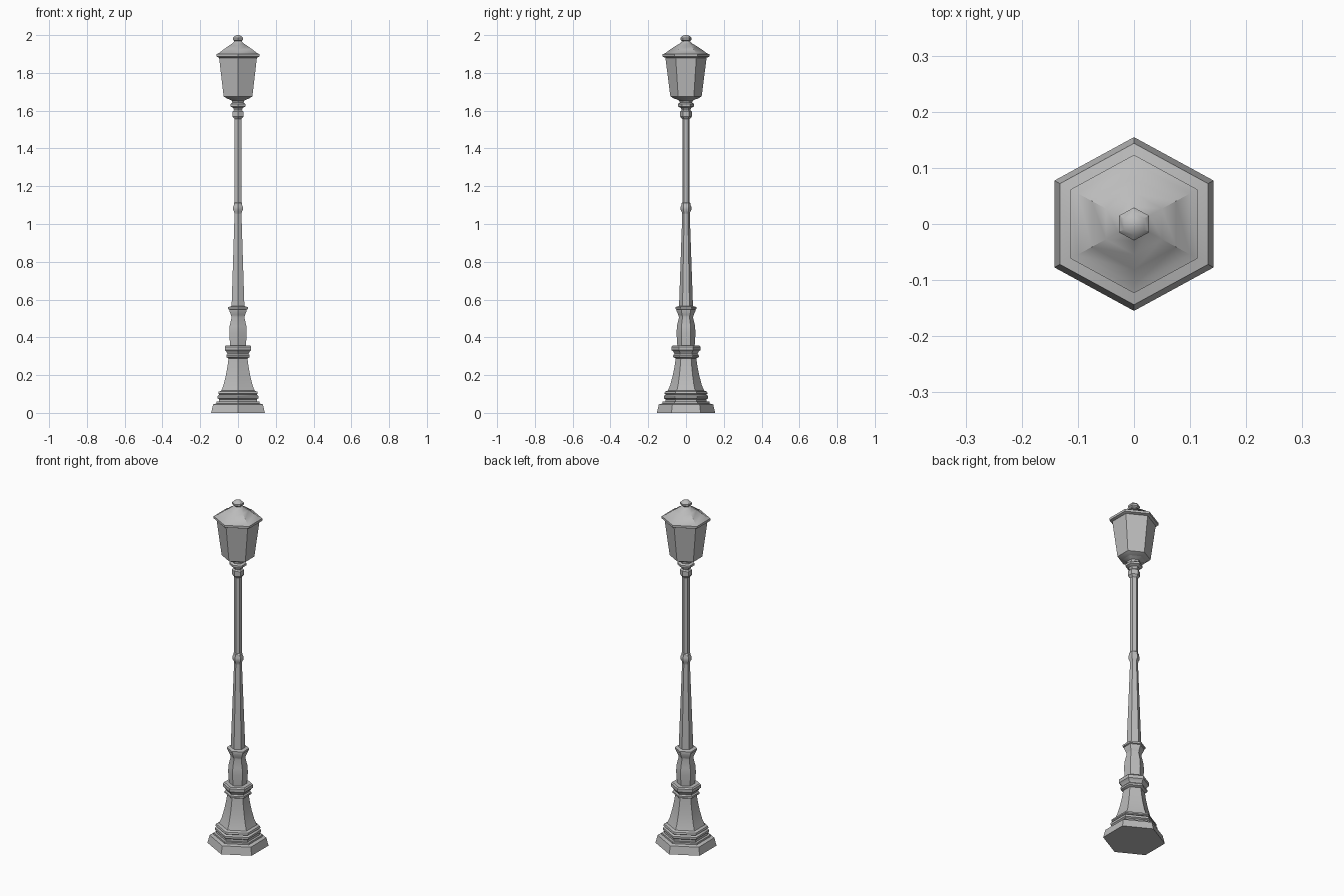
import bpy, bmesh, math

cube = bpy.data.objects.get("Cube")
if cube:
    bpy.data.objects.remove(cube, do_unlink=True)

# Painted metal
metal = bpy.data.materials.new("grey_metal")
metal.use_nodes = True
GREY = (0.5, 0.5, 0.5, 1)
metal.diffuse_color = GREY
metal.node_tree.nodes["Principled BSDF"].inputs["Base Color"].default_value = GREY

SIDES = 6
Y_PER_X = 1.09  # corner reach along y for each unit of half width along x


def hex_turned(name, profile):
    """Six-sided turned part from (half width, height) points, capped at both ends."""
    bm = bmesh.new()
    rings = []
    for w, z in profile:
        ring = []
        for i in range(SIDES):
            a = math.tau * i / SIDES + math.pi / 2
            x = w * math.cos(a) / math.cos(math.pi / 6)
            ring.append(bm.verts.new((x, w * Y_PER_X * math.sin(a), z)))
        rings.append(ring)
    for low, high in zip(rings, rings[1:]):
        for i in range(SIDES):
            j = (i + 1) % SIDES
            bm.faces.new((low[i], low[j], high[j], high[i]))
    bm.faces.new(rings[0][::-1])
    bm.faces.new(rings[-1])
    mesh = bpy.data.meshes.new(name)
    bm.to_mesh(mesh)
    bm.free()
    mesh.materials.append(metal)
    obj = bpy.data.objects.new(name, mesh)
    bpy.context.collection.objects.link(obj)
    bpy.ops.object.select_all(action="DESELECT")
    obj.select_set(True)
    bpy.context.view_layer.objects.active = obj
    bpy.ops.object.shade_smooth_by_angle(angle=math.radians(35))
    return obj


# Stepped foot and flared pedestal
hex_turned("plinth", [(.142, 0), (.132, .045), (.113, .05), (.113, .06)])
hex_turned("plinth_moulding", [(.1, .06), (.1, .072), (.108, .078), (.108, .09),
                               (.098, .097), (.105, .102), (.102, .112), (.088, .118)])
hex_turned("pedestal", [(.088, .118), (.076, .15), (.064, .2), (.055, .25), (.05, .29)])
hex_turned("pedestal_collar", [(.05, .288), (.062, .295), (.062, .305), (.056, .312),
                               (.062, .325), (.07, .332), (.07, .35), (.064, .357)])

# Baluster and its cap
hex_turned("baluster", [(.042, .355), (.046, .42), (.044, .46), (.034, .505), (.036, .515)])
hex_turned("baluster_cap", [(.036, .515), (.046, .54), (.046, .547), (.052, .55),
                            (.052, .56), (.036, .565)])

# Tapered shaft, knuckle and upper pole
hex_turned("lower_shaft", [(.034, .56), (.026, .81), (.018, 1.06)])
hex_turned("shaft_knuckle", [(.018, 1.05), (.02, 1.063), (.026, 1.075), (.026, 1.092),
                             (.022, 1.1), (.022, 1.11), (.018, 1.115)])
hex_turned("upper_pole", [(.018, 1.11), (.018, 1.56)])
hex_turned("pole_collar", [(.018, 1.555), (.028, 1.568), (.028, 1.595), (.02, 1.605)])

# Lantern with seat, body, roof and finial
hex_turned("lantern_seat", [(.02, 1.6), (.026, 1.615), (.04, 1.623), (.04, 1.635),
                            (.03, 1.642), (.032, 1.652), (.055, 1.665)])
hex_turned("lantern_body", [(.055, 1.663), (.076, 1.675), (.1, 1.88)])
hex_turned("lantern_roof", [(.1, 1.88), (.113, 1.886), (.113, 1.899), (.1, 1.905),
                            (.075, 1.925), (.05, 1.943), (.028, 1.957), (.018, 1.97)])
hex_turned("finial", [(.016, 1.965), (.027, 1.975), (.027, 1.985), (.018, 1.995), (.006, 2.0)])
